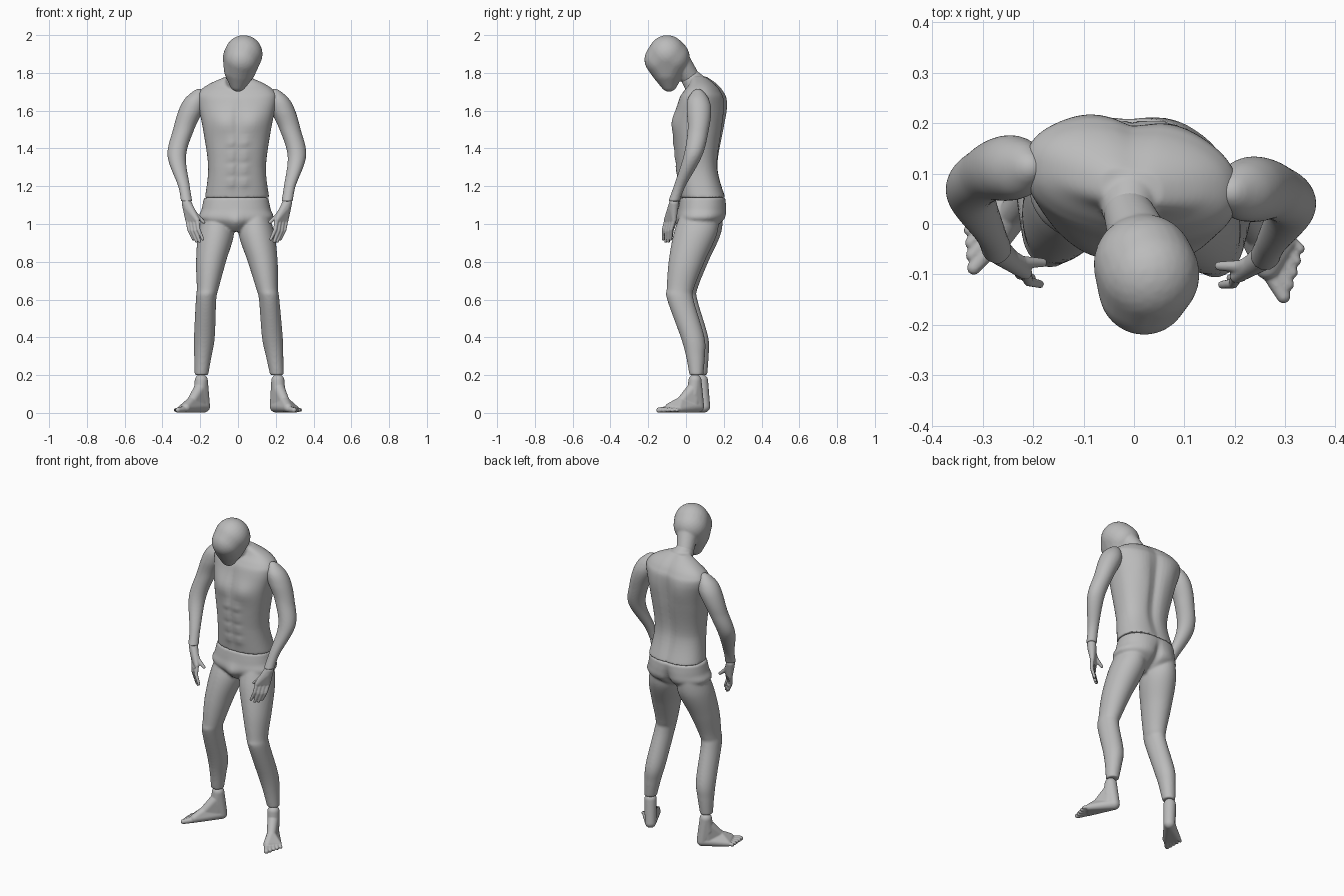
import bpy, bmesh
from math import cos, sin, pi, exp, sqrt, radians, copysign
from mathutils import Vector

cube = bpy.data.objects.get("Cube")
if cube:
    bpy.data.objects.remove(cube)

grey = bpy.data.materials.new("matte_grey")
grey.use_nodes = True
grey.diffuse_color = (.5, .5, .5, 1)
grey.node_tree.nodes["Principled BSDF"].inputs["Base Color"].default_value = grey.diffuse_color


def spline(before, start, end, after, t):
    """Smooth blend from start to end, guided by the neighbouring sections."""
    blend = []
    for p, q, r, s in zip(before, start, end, after):
        slope_in, slope_out = (r - p) / 2, (s - q) / 2
        ease = t * t * (3 - 2 * t)
        swing = t * (1 - t) * ((1 - t) * slope_in - t * slope_out)
        blend.append(q + (r - q) * ease + swing)
    return blend


def loft(bm, sections, power=2, bumps=(), twist=None, sides=56, steps=8):
    """Stack of level rings; each section is height, centre x and y, radius x and y."""
    padded = [sections[0], *sections, sections[-1]]
    rows = [spline(*padded[i:i + 4], step / steps)
            for i in range(len(sections) - 1) for step in range(steps)]
    rows.append(sections[-1])
    rings = []
    for z, centre_x, centre_y, radius_x, radius_y in rows:
        ring = []
        for k in range(sides):
            angle = 2 * pi * k / sides
            across = copysign(abs(cos(angle)) ** (2 / power), cos(angle))
            depth = copysign(abs(sin(angle)) ** (2 / power), sin(angle))
            x = centre_x + across * radius_x
            y = centre_y + depth * radius_y
            # muscle swellings and grooves
            for bump_x, bump_z, facing, amount, width, height in bumps:
                if depth * facing > 0:
                    falloff = ((x - bump_x) / width) ** 2 + ((z - bump_z) / height) ** 2
                    y += amount * depth * exp(-falloff)
            if twist:
                y -= x * twist(z)
            ring.append(bm.verts.new((x, y, z)))
        rings.append(ring)
    for lower, upper in zip(rings, rings[1:]):
        for k in range(sides):
            bm.faces.new((lower[k - 1], lower[k], upper[k], upper[k - 1]))
    bm.faces.new(rings[0])
    bm.faces.new(rings[-1])


def hull(bm, *balls):
    """Rounded solid wrapped around balls, each given as a centre and a radius."""
    count, golden = 300, pi * (3 - sqrt(5))
    verts = []
    for centre, radius in balls:
        for i in range(count):
            height = 1 - (2 * i + 1) / count
            rim = sqrt(1 - height * height)
            offset = Vector((rim * cos(golden * i), rim * sin(golden * i), height))
            verts.append(bm.verts.new(Vector(centre) + radius * offset))
    bmesh.ops.convex_hull(bm, input=verts)
    inside = [v for v in verts if v.is_valid and not v.link_faces]
    bmesh.ops.delete(bm, geom=inside, context='VERTS')


def finish(name, bm, voxel, smoothing):
    """Turn overlapping solids into one smooth skin."""
    bmesh.ops.recalc_face_normals(bm, faces=list(bm.faces))
    mesh = bpy.data.meshes.new(name)
    bm.to_mesh(mesh)
    bm.free()
    mesh.materials.append(grey)
    mesh.shade_smooth()
    part = bpy.data.objects.new(name, mesh)
    bpy.context.collection.objects.link(part)
    blend = part.modifiers.new("Blend", 'REMESH')
    blend.mode, blend.voxel_size, blend.use_smooth_shade = 'VOXEL', voxel, True
    soften = part.modifiers.new("Soften", 'SMOOTH')
    soften.factor, soften.iterations = .5, smoothing


FRONT, BACK = -1, 1
SIDES = {"right": -1, "left": 1}

# head, bowed forward, with the upper neck
bm = bmesh.new()
crown, nape = ((.03, -.1, 1.9), .1), ((.02, -.08, 1.88), .1)
brow, cheeks, chin = ((.02, -.13, 1.87), .09), ((.01, -.1, 1.82), .085), ((0, -.09, 1.745), .045)
hull(bm, crown, nape, brow, cheeks, chin)
hull(bm, ((-.01, .02, 1.78), .05), ((.01, -.03, 1.85), .06))
finish("head", bm, .006, 4)

# torso with chest, belly, shoulder blades and spine groove, right shoulder turned back
muscles = [(0, 1.56, FRONT, -.01, .02, .09), (0, 1.3, FRONT, -.006, .01, .2),
           (0, 1.45, BACK, -.02, .03, .3)]
for side in SIDES.values():
    muscles.append((side * .08, 1.54, FRONT, .016, .07, .06))
    muscles.append((side * .1, 1.6, BACK, .01, .06, .09))
    muscles += [(side * .035, 1.22 + .07 * row, FRONT, .008, .025, .025) for row in range(4)]
outline = [(1.14, .17, .09, .12), (1.3, .153, .06, .11), (1.5, .18, .065, .13),
           (1.65, .21, .085, .12), (1.7, .2, .09, .1), (1.74, .15, .09, .07),
           (1.78, .06, .07, .04)]
bm = bmesh.new()
loft(bm, [(z, -.005, y, wide, deep) for z, wide, y, deep in outline], 2.4, muscles,
     lambda z: .12 * max(0, min(1, 3 * (z - 1.3))))
hull(bm, ((-.005, .085, 1.7), .07), ((-.01, .03, 1.765), .054))
finish("torso", bm, .007, 4)

# hips and legs in one piece, left leg a little ahead
seat = [(-.01, 1, BACK, -.035, .02, .08), (-.01, 1, FRONT, .02, .035, .05)]
seat += [(side * .09 - .01, 1.04, BACK, .01, .06, .07) for side in SIDES.values()]
outline = [(.96, .05, .06, .06), (1.02, .19, .075, .12), (1.08, .182, .085, .125),
           (1.14, .17, .09, .12)]
leg = [(.2, .2, .065, .036, .037), (.3, .19, .06, .046, .05), (.4, .18, .045, .055, .063),
       (.6, .167, -.02, .054, .07), (.66, .157, -.02, .058, .072), (.8, .137, .013, .079, .095),
       (.95, .107, .06, .095, .115), (1.06, .1, .085, .07, .1)]
bm = bmesh.new()
loft(bm, [(z, -.01, y, wide, deep) for z, wide, y, deep in outline], 2.3, seat)
for side in SIDES.values():
    loft(bm, [(z, side * x + .01 - .02 * z, y - side * .01, wide, deep)
              for z, x, y, wide, deep in leg])
finish("hips_and_legs", bm, .007, 6)


def arm_place(side, x, y, z):
    """Mirror an arm point; the right arm is set further back towards the shoulder."""
    return Vector((side * x - .006, y - side * .03 * (z - .9), z))


# arms, bent at the elbow
arm = [(1.12, .266, -.057, .03), (1.2, .28, -.025, .031), (1.36, .318, .05, .049),
       (1.5, .282, .083, .056), (1.6, .244, .09, .065), (1.66, .222, .088, .056),
       (1.7, .205, .088, .03), (1.715, .2, .088, .01)]
for name, side in SIDES.items():
    bm = bmesh.new()
    sections = []
    for z, x, y, radius in arm:
        place = arm_place(side, x, y, z)
        sections.append((z, place.x, place.y, radius, radius))
    loft(bm, sections)
    finish(name + "_arm", bm, .006, 3)

# hands: palm, four bent fingers and a thumb
for name, side in SIDES.items():
    bm = bmesh.new()
    wrist = arm_place(side, .266, -.057, 1.11)
    index, little = arm_place(side, .21, -.1, 1.02), arm_place(side, .26, -.06, 1.02)
    index_tip, little_tip = arm_place(side, .18, -.12, .92), arm_place(side, .23, -.08, .92)
    thumb_joint, thumb_tip = arm_place(side, .22, -.08, 1.05), arm_place(side, .175, -.08, 1.01)
    hull(bm, (wrist, .026), (wrist.lerp((index + little) / 2, .3), .025),
         (index, .014), (little, .013))
    bend = Vector((side * .008, -.006, 0))
    for finger in range(4):
        share = finger / 3
        knuckle, tip = index.lerp(little, share), index_tip.lerp(little_tip, share)
        tip.z -= .014 * sin(pi * share)
        middle = knuckle.lerp(tip, .5) + bend
        hull(bm, (knuckle, .012), (middle, .01))
        hull(bm, (middle, .01), (tip, .008))
    hull(bm, (wrist.lerp(index, .3), .02), (thumb_joint, .014))
    hull(bm, (thumb_joint, .013), (thumb_tip, .009))
    finish(name + "_hand", bm, .0035, 3)

# feet: heel, instep, ball and toes laid out along the pointing direction
for name, side in SIDES.items():
    bm = bmesh.new()
    turn = radians(40 - side * 6)
    heel = Vector((side * .19 + .01, .08 - side * .016, 0))
    ahead = Vector((side * sin(turn), -cos(turn), 0))
    inward = Vector((-side * cos(turn), -sin(turn), 0))

    def at(along, across, height):
        return heel + ahead * along + inward * across + Vector((0, 0, height))

    back, instep = (at(0, 0, .034), .032), (at(.1, .01, .06), .026)
    hull(bm, (at(.02, 0, .17), .035), (at(.03, 0, .1), .034), back)
    hull(bm, (at(.02, 0, .14), .033), (at(.03, 0, .05), .033), instep)
    hull(bm, back, instep, (at(.16, .03, .028), .025), (at(.14, -.03, .02), .019))
    for toe in range(5):
        root = at(.165 - .007 * toe, .032 - .017 * toe, .02)
        tip = at(.226 - .015 * toe, .036 - .02 * toe, .015)
        hull(bm, (root, .017 - .0015 * toe), (tip, .014 - .001 * toe))
    finish(name + "_foot", bm, .004, 3)
